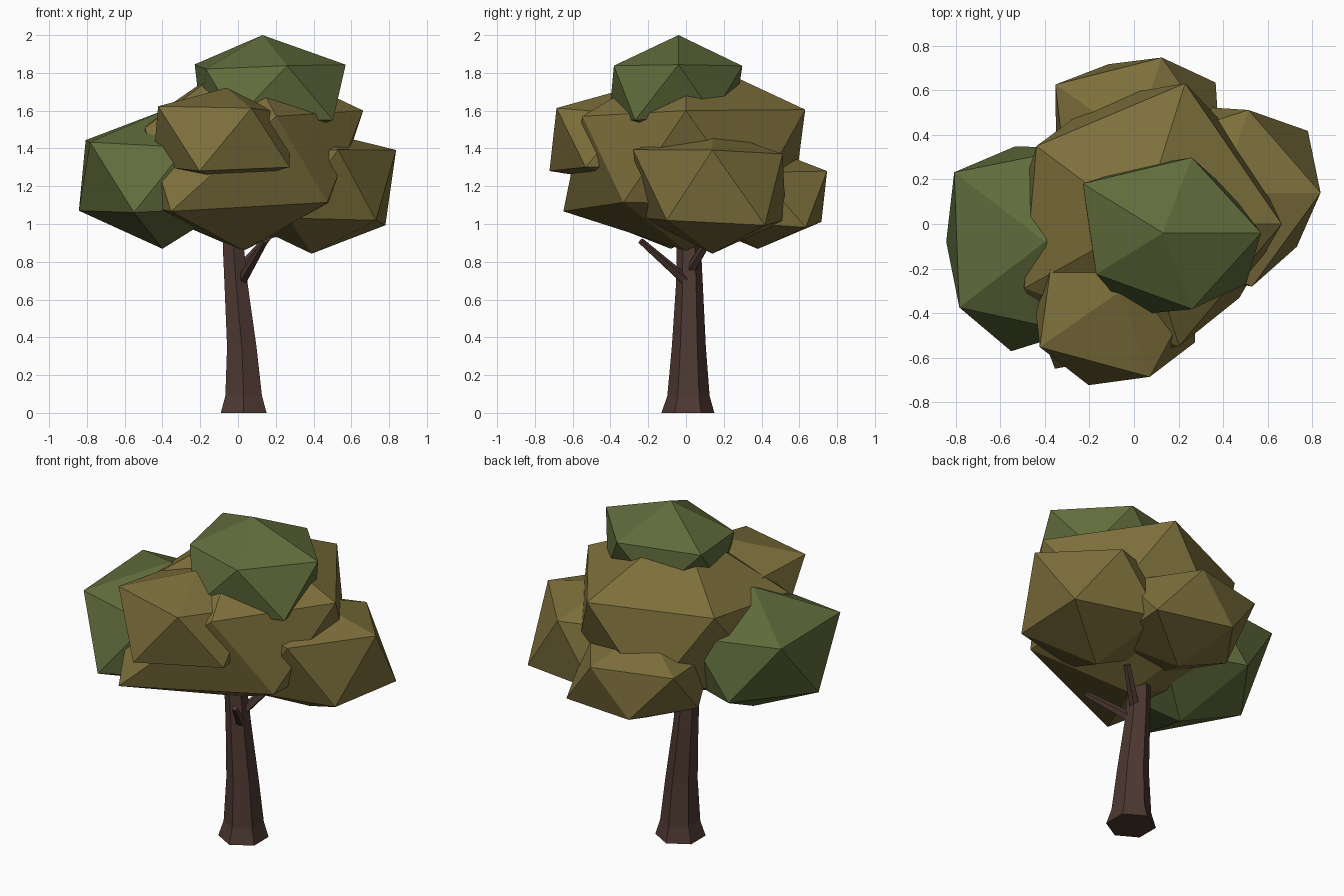
import bpy, bmesh, math
from mathutils import Vector

if "Cube" in bpy.data.objects:
    bpy.data.objects.remove(bpy.data.objects["Cube"])


def material(name, rgb):
    m = bpy.data.materials.new(name)
    m.diffuse_color = (*rgb, 1)
    m.use_nodes = True
    m.node_tree.nodes["Principled BSDF"].inputs["Base Color"].default_value = m.diffuse_color
    return m


OLIVE = material("olive_leaves", (0.205, 0.160, 0.044))
GREEN = material("green_leaves", (0.118, 0.150, 0.044))
BARK = material("dark_bark", (0.075, 0.040, 0.031))


def finish(name, bm, mat):
    bmesh.ops.recalc_face_normals(bm, faces=bm.faces)
    me = bpy.data.meshes.new(name)
    bm.to_mesh(me)
    bm.free()
    me.materials.append(mat)
    ob = bpy.data.objects.new(name, me)
    bpy.context.collection.objects.link(ob)
    return ob


def order(v):
    """Bottom to top, then counter-clockwise from +x."""
    ang = round(math.degrees(math.atan2(v.co.y, v.co.x))) % 360
    return (round(v.co.z, 2), ang if abs(v.co.z) < 0.9 else 0)


def leaf_clump(name, mat, center, size, radial, nudges={}):
    """Icosahedron stretched to size, each corner pushed in or out."""
    bm = bmesh.new()
    bmesh.ops.create_icosphere(bm, subdivisions=1, radius=1)
    for i, v in enumerate(sorted(bm.verts, key=order)):
        p = Vector([c * s for c, s in zip(v.co, size)]) * radial[i]
        v.co = p + Vector(center) + Vector(nudges.get(i, (0, 0, 0)))
    return finish(name, bm, mat)


def tube(name, sections, sides, turn=0.0, upright=False):
    """Faceted tube through (x, y, z, radius) sections."""
    bm = bmesh.new()
    pts = [Vector(s[:3]) for s in sections]
    axis = Vector((0, 0, 1)) if upright else (pts[-1] - pts[0]).normalized()
    u = Vector((1, 0, 0)) if upright else axis.orthogonal().normalized()
    w = axis.cross(u)
    rings = []
    for p, s in zip(pts, sections):
        angs = [turn + math.tau * k / sides for k in range(sides)]
        rings.append([bm.verts.new(p + (u * math.cos(a) + w * math.sin(a)) * s[3]) for a in angs])
    for a, b in zip(rings, rings[1:]):
        for k in range(sides):
            n = (k + 1) % sides
            bm.faces.new((a[k], a[n], b[n], b[k]))
    bm.faces.new(rings[0][::-1])
    bm.faces.new(rings[-1])
    return finish(name, bm, BARK)


# Trunk: flared, slightly leaning hexagon
tube("trunk", [(0.03, 0.01, 0, 0.14), (0.03, 0.013, 0.09, 0.112),
               (0.02, 0.015, 0.35, 0.09), (-0.01, 0.018, 0.68, 0.071),
               (-0.025, 0.015, 0.88, 0.064), (-0.03, 0.015, 1.0, 0.058)],
     6, math.pi / 6, True)

# Two short branches reaching into the leaves
tube("front_branch", [(0.015, 0.01, 0.69, 0.030), (0.145, -0.24, 0.91, 0.017)], 5)
tube("side_branch", [(0.0, 0.015, 0.74, 0.030), (0.16, 0.13, 0.93, 0.020)], 5)

# Leaf clumps (corner factors: bottom, lower ring, upper ring, top)
leaf_clump("core_leaves", OLIVE, (0.03, 0, 1.34), (0.68, 0.70, 0.56),
           [0.86, 0.95, 0.95, 0.95, 1.09, 0.90, 1.04, 1.06, 0.95, 1.0, 0.92, 1.0],
           {4: (-0.18, 0, 0), 9: (-0.03, 0.08, -0.08)})
leaf_clump("top_leaves", GREEN, (0.13, -0.04, 1.70), (0.46, 0.39, 0.30),
           [0.9, 0.9, 0.9, 0.8, 1.11, 1.12, 1.07, 1.02, 1.08, 0.9, 1.03, 1.0])
leaf_clump("left_leaves", GREEN, (-0.40, -0.08, 1.25), (0.53, 0.56, 0.41),
           [0.93, 0.9, 0.9, 0.87, 1.03, 0.9, 0.9, 0.88, 1.06, 1.0, 0.85, 0.85],
           {3: (-0.03, 0, -0.02)})
leaf_clump("front_leaves", OLIVE, (-0.06, -0.30, 1.455), (0.46, 0.44, 0.345),
           [0.7, 0.9, 0.9, 0.95, 1.13, 1.0, 0.82, 0.9, 0.9, 1.09, 1.03, 0.77])
leaf_clump("right_leaves", OLIVE, (0.39, 0.14, 1.20), (0.49, 0.48, 0.42),
           [0.85, 1.10, 0.95, 0.9, 0.9, 0.96, 1.02, 0.91, 0.9, 0.9, 1.03, 0.72])
leaf_clump("back_leaves", OLIVE, (0.0, 0.38, 1.14), (0.46, 0.44, 0.32),
           [0.85, 1.10, 0.90, 0.85, 0.9, 0.9, 0.93, 0.98, 1.06, 0.9, 0.9, 0.88])
